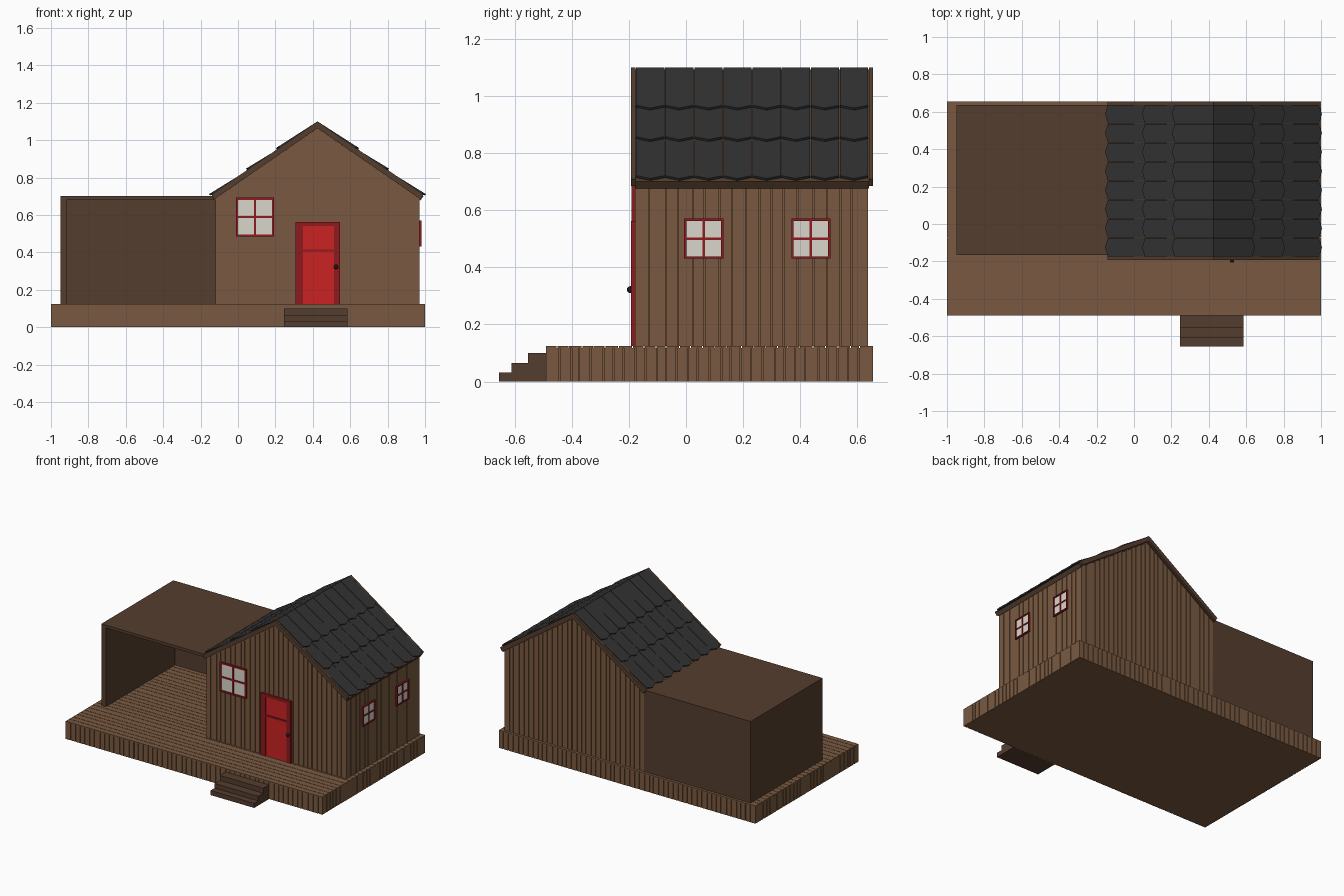
import bpy, bmesh, math, random
from mathutils import Vector, Matrix

if "Cube" in bpy.data.objects:
    bpy.data.objects.remove(bpy.data.objects["Cube"])

random.seed(4)


def mat(name, r, g, b):
    m = bpy.data.materials.new(name)
    m.diffuse_color = (r, g, b, 1)
    m.use_nodes = True
    m.node_tree.nodes["Principled BSDF"].inputs["Base Color"].default_value = m.diffuse_color
    return m


WOOD = mat("wood", 0.195, 0.102, 0.053)
DARK = mat("dark_wood", 0.09, 0.048, 0.028)
SLATE = mat("slate", 0.033, 0.033, 0.033)
FRAME = mat("dark_red", 0.27, 0.010, 0.013)
RED = mat("red", 0.60, 0.016, 0.016)
PANE = mat("pane", 0.69, 0.67, 0.60)
BLACK = mat("black", 0.01, 0.01, 0.01)


def prism(bm, pts, axis, a, b):
    """Extrude a 2D outline along an axis from a to b."""
    put = {"x": lambda u, w, t: (t, u, w), "y": lambda u, w, t: (u, t, w),
           "z": lambda u, w, t: (u, w, t)}[axis]
    lo = [bm.verts.new(put(u, w, a)) for u, w in pts]
    hi = [bm.verts.new(put(u, w, b)) for u, w in pts]
    bm.faces.new(lo)
    bm.faces.new(hi[::-1])
    for i in range(len(pts)):
        j = (i + 1) % len(pts)
        bm.faces.new((lo[i], hi[i], hi[j], lo[j]))


def box(bm, x, y, z):
    prism(bm, [(x[0], y[0]), (x[1], y[0]), (x[1], y[1]), (x[0], y[1])], "z", *z)


def finish(name, bm, material):
    bmesh.ops.recalc_face_normals(bm, faces=bm.faces)
    me = bpy.data.meshes.new(name)
    bm.to_mesh(me)
    bm.free()
    me.materials.append(material)
    ob = bpy.data.objects.new(name, me)
    bpy.context.collection.objects.link(ob)
    return ob


def boards(a, b, width, gap=0.004, jitter=0.15):
    """Split a span into slightly uneven boards."""
    n = round((b - a) / width)
    step = (b - a) / n
    cuts = [a] + [a + step * (i + random.uniform(-jitter, jitter)) for i in range(1, n)] + [b]
    return [(p + (gap / 2 if i else 0), q - (gap / 2 if i < n - 1 else 0))
            for i, (p, q) in enumerate(zip(cuts, cuts[1:]))]


# platform: core, deck boards and vertical skirting
D, H = 0.008, 0.125
X0, X1, Y0, Y1 = -1.0, 1.0, -0.49, 0.655
bm = bmesh.new()
box(bm, (X0 + D, X1 - D), (Y0 + D, Y1 - D), (0, H - D))
finish("platform_core", bm, WOOD)
bm = bmesh.new()
for p in boards(Y0, Y1, 0.043, 0.003):
    box(bm, (X0, X1), p, (H - D, H))
finish("deck_boards", bm, WOOD)
bm = bmesh.new()
for p in boards(X0, X1, 0.038):
    box(bm, p, (Y0, Y0 + D), (0, H - D))
    box(bm, p, (Y1 - D, Y1), (0, H - D))
for p in boards(Y0 + D, Y1 - D, 0.038):
    box(bm, (X0, X0 + D), p, (0, H - D))
    box(bm, (X1 - D, X1), p, (0, H - D))
finish("platform_skirting", bm, WOOD)

# entrance steps
bm = bmesh.new()
prism(bm, [(-0.49, 0), (-0.655, 0), (-0.655, 0.032), (-0.61, 0.032), (-0.61, 0.065),
           (-0.553, 0.065), (-0.553, 0.1), (-0.49, 0.1)], "x", 0.245, 0.585)
finish("entrance_steps", bm, DARK)

# house: gabled core with plank cladding
CX, RIDGE, SLOPE = 0.425, 1.1, 0.69
WX0, WX1, WY0, WY1 = -0.12, 0.97, -0.178, 0.637


def gable(x):
    return RIDGE - 0.03 - SLOPE * abs(x - CX)


bm = bmesh.new()
a, b = WX0 + D, WX1 - D
prism(bm, [(a, H), (b, H), (b, gable(b)), (CX, gable(CX)), (a, gable(a))],
      "y", WY0 + D, WY1 - D)
finish("house_core", bm, WOOD)
bm = bmesh.new()
for p, q in boards(WX0, WX1, 0.038):
    top = [(q, gable(q)), (p, gable(p))]
    if p < CX < q:
        top.insert(1, (CX, gable(CX)))
    for y in (WY0, WY1 - D):
        prism(bm, [(p, H), (q, H)] + top, "y", y, y + D)
for p in boards(WY0 + D, WY1 - D, 0.046):
    box(bm, (WX0, WX0 + D), p, (H, gable(WX0)))
    box(bm, (WX1 - D, WX1), p, (H, gable(WX1)))
finish("wall_planks", bm, WOOD)

# roof boards and barge boards: one chevron profile
half, drop = 0.555, 0.036
chevron = [(CX - half - 0.012, RIDGE - SLOPE * (half + 0.012)), (CX, RIDGE),
           (CX + half + 0.012, RIDGE - SLOPE * (half + 0.012)),
           (CX + half - 0.005, RIDGE - drop - SLOPE * (half - 0.005)), (CX, RIDGE - drop),
           (CX - half + 0.005, RIDGE - drop - SLOPE * (half - 0.005))]
bm = bmesh.new()
prism(bm, chevron, "y", -0.192, -0.177)
prism(bm, chevron, "y", 0.64, 0.655)
finish("barge_boards", bm, DARK)
bm = bmesh.new()
under = [(x, z - 0.008) for x, z in chevron]
prism(bm, under, "y", -0.177, 0.64)
finish("roof_boards", bm, DARK)

# pointed shingles: three overlapping rows on each slope
bm = bmesh.new()
COLS, RY0, RY1 = 8, -0.176, 0.639
w = (RY1 - RY0) / COLS
ln = math.hypot(1, SLOPE)
for side in (-1, 1):
    along = Vector((side, 0, -SLOPE)) / ln
    up = Vector((side * SLOPE, 0, 1)) / ln
    for s0, s1 in ((0.0, 0.264), (0.2, 0.458), (0.4, 0.698)):
        for c in range(COLS):
            y0, y1 = RY0 + c * w + 0.0015, RY0 + (c + 1) * w - 0.0015
            outline = [(s0, y0), (s1 - 0.018, y0), (s1, (y0 + y1) / 2), (s1 - 0.018, y1), (s0, y1)]
            layers = []
            for t in (-0.009, 0):
                layers.append([bm.verts.new(
                    Vector((CX, y, RIDGE)) + along * s
                    + up * (t + 0.009 * (s - s0) / (s1 - s0) - (0.006 if s0 else 0) * (s == s0)))
                    for s, y in outline])
            lo, hi = layers
            bm.faces.new(lo)
            bm.faces.new(hi[::-1])
            for i in range(5):
                j = (i + 1) % 5
                bm.faces.new((lo[i], hi[i], hi[j], lo[j]))
finish("roof_shingles", bm, SLATE)

# carport: open at the front, closed at the back
bm = bmesh.new()
CY0, CY1 = -0.165, 0.637
box(bm, (-0.95, -0.915), (CY0, CY1), (H, 0.68))
box(bm, (-0.95, WX0 + D), (CY0, CY1), (0.68, 0.7))
box(bm, (-0.915, WX0 + D), (CY1 - 0.03, CY1), (H, 0.68))
finish("carport", bm, DARK)


# windows: built facing -y around the origin, then placed
def window(name, w, h, f, place):
    bm = bmesh.new()
    for s in (-1, 1):
        box(bm, sorted((s * w / 2, s * (w / 2 - f))), (-0.012, 0.004), (-h / 2, h / 2))
        box(bm, (-w / 2 + f, w / 2 - f), (-0.012, 0.004), sorted((s * h / 2, s * (h / 2 - f))))
    box(bm, (-f / 2, f / 2), (-0.01, 0.004), (-h / 2 + f, h / 2 - f))
    for s in (-1, 1):
        box(bm, sorted((s * f / 2, s * (w / 2 - f))), (-0.01, 0.004), (-f / 2, f / 2))
    finish(name + "_frame", bm, FRAME).matrix_world = place
    bm = bmesh.new()
    box(bm, (-w / 2 + f, w / 2 - f), (-0.005, 0.003), (-h / 2 + f, h / 2 - f))
    finish(name + "_panes", bm, PANE).matrix_world = place


window("front_window", 0.205, 0.208, 0.011, Matrix.Translation((0.091, WY0, 0.588)))
for i, y in enumerate((0.062, 0.437)):
    window(f"side_window_{i + 1}", 0.137, 0.14, 0.008,
           Matrix.Translation((WX1, y, 0.5)) @ Matrix.Rotation(math.pi / 2, 4, "Z"))

# door: frame, panel and knob
bm = bmesh.new()
fy = (-0.192, -0.176)
box(bm, (0.308, 0.348), fy, (H, 0.562))
box(bm, (0.513, 0.545), fy, (H, 0.562))
box(bm, (0.348, 0.513), fy, (0.542, 0.562))
box(bm, (0.348, 0.513), fy, (0.404, 0.416))
finish("door_frame", bm, FRAME)
bm = bmesh.new()
box(bm, (0.348, 0.513), (-0.186, -0.176), (H, 0.542))
finish("door_panel", bm, RED)
bm = bmesh.new()
bmesh.ops.create_uvsphere(bm, u_segments=12, v_segments=8, radius=0.012,
                          matrix=Matrix.Translation((0.524, -0.195, 0.322)))
knob = finish("door_knob", bm, BLACK)
for p in knob.data.polygons:
    p.use_smooth = True
